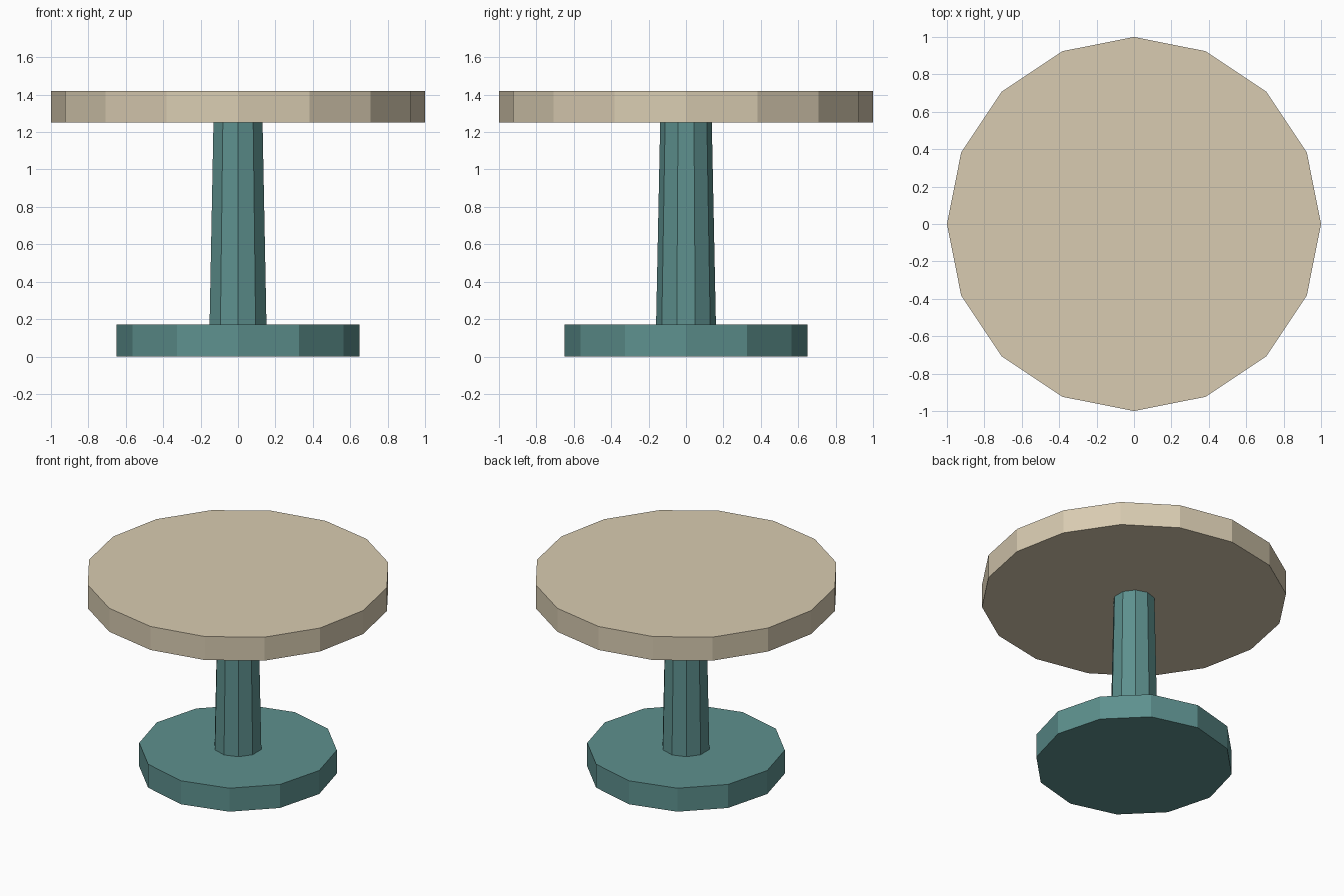
import bpy

if "Cube" in bpy.data.objects:
    bpy.data.objects.remove(bpy.data.objects["Cube"], do_unlink=True)


def make_material(name, rgb):
    mat = bpy.data.materials.new(name)
    mat.use_nodes = True
    color = (*rgb, 1.0)
    mat.diffuse_color = color
    mat.node_tree.nodes["Principled BSDF"].inputs["Base Color"].default_value = color
    return mat


def prism(name, sides, bottom_radius, top_radius, z_low, z_high, mat):
    """Flat-shaded, capped prism with a corner on the y axis."""
    bpy.ops.mesh.primitive_cone_add(
        vertices=sides, radius1=bottom_radius, radius2=top_radius,
        depth=z_high - z_low, location=(0, 0, (z_low + z_high) / 2))
    obj = bpy.context.object
    obj.name = obj.data.name = name
    obj.data.materials.append(mat)
    return obj


cream = make_material("warm cream", (0.69, 0.60, 0.44))
teal = make_material("muted teal", (0.11, 0.28, 0.27))

BASE_TOP = 0.17
TOP_UNDERSIDE = 1.25

# Pedestal foot, tapered column and round top
prism("base", 12, 0.65, 0.65, 0, BASE_TOP, teal)
prism("column", 10, 0.16, 0.138, BASE_TOP, TOP_UNDERSIDE, teal)
prism("table_top", 16, 1, 1, TOP_UNDERSIDE, 1.42, cream)
